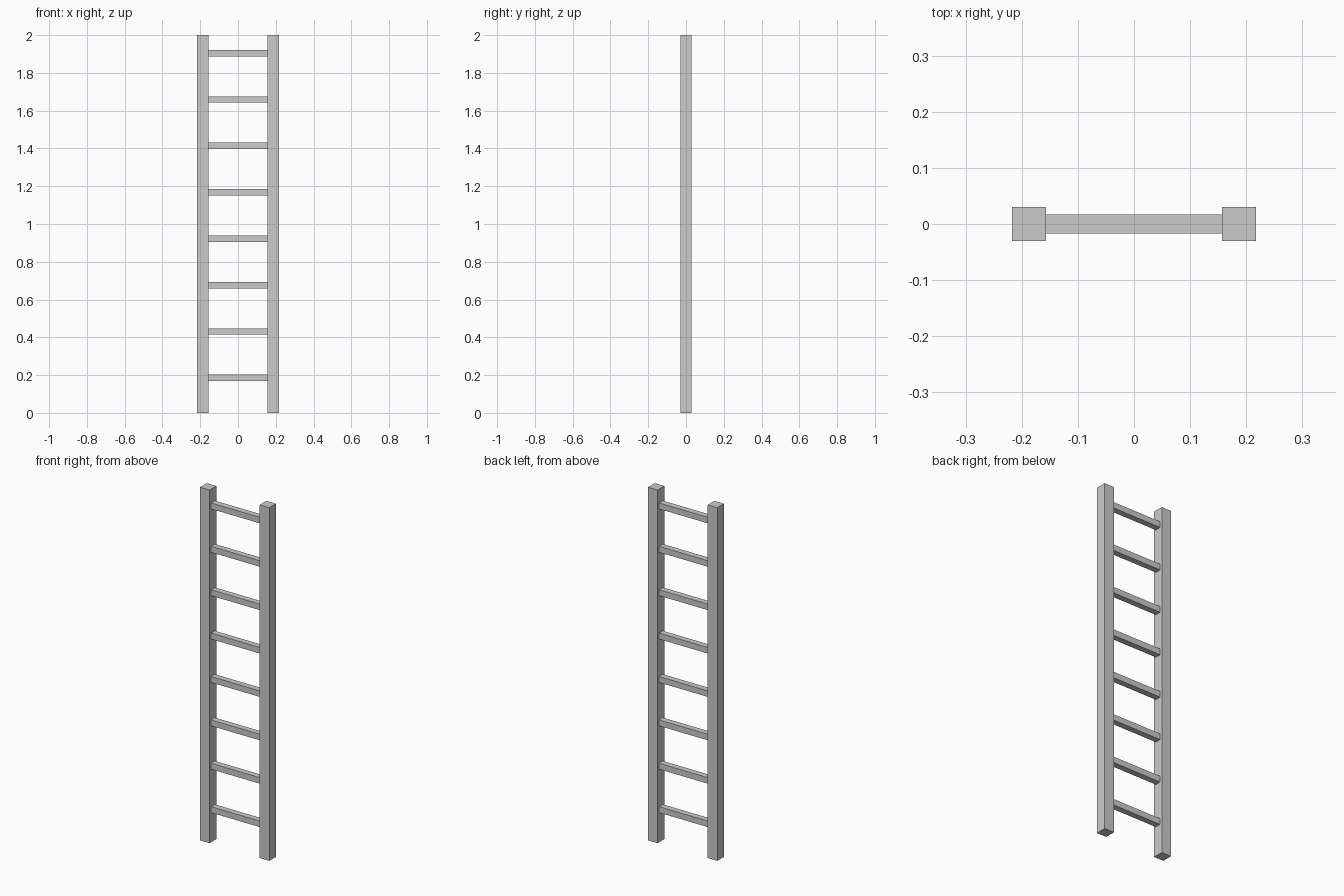
import bpy

if "Cube" in bpy.data.objects:
    bpy.data.objects.remove(bpy.data.objects["Cube"])

RAIL_X, RAIL_W, HEIGHT = 0.187, 0.06, 2.0
RUNG_W, RUNG_LEN = 0.034, 0.32
RUNG_COUNT, FIRST_Z, LAST_Z = 8, 0.185, 1.905


def box(name, location, size):
    bpy.ops.mesh.primitive_cube_add(size=1, location=location)
    obj = bpy.context.object
    obj.name = name
    obj.scale = size
    bpy.ops.object.transform_apply(location=False, rotation=False, scale=True)
    return obj


# Square side rails
for side, name in ((-1, "left_rail"), (1, "right_rail")):
    box(name, (side * RAIL_X, 0, HEIGHT / 2), (RAIL_W, RAIL_W, HEIGHT))

# Evenly spaced square rungs, seated slightly into the rails
step = (LAST_Z - FIRST_Z) / (RUNG_COUNT - 1)
for i in range(RUNG_COUNT):
    box(f"rung_{i + 1}", (0, 0, FIRST_Z + i * step), (RUNG_LEN, RUNG_W, RUNG_W))
